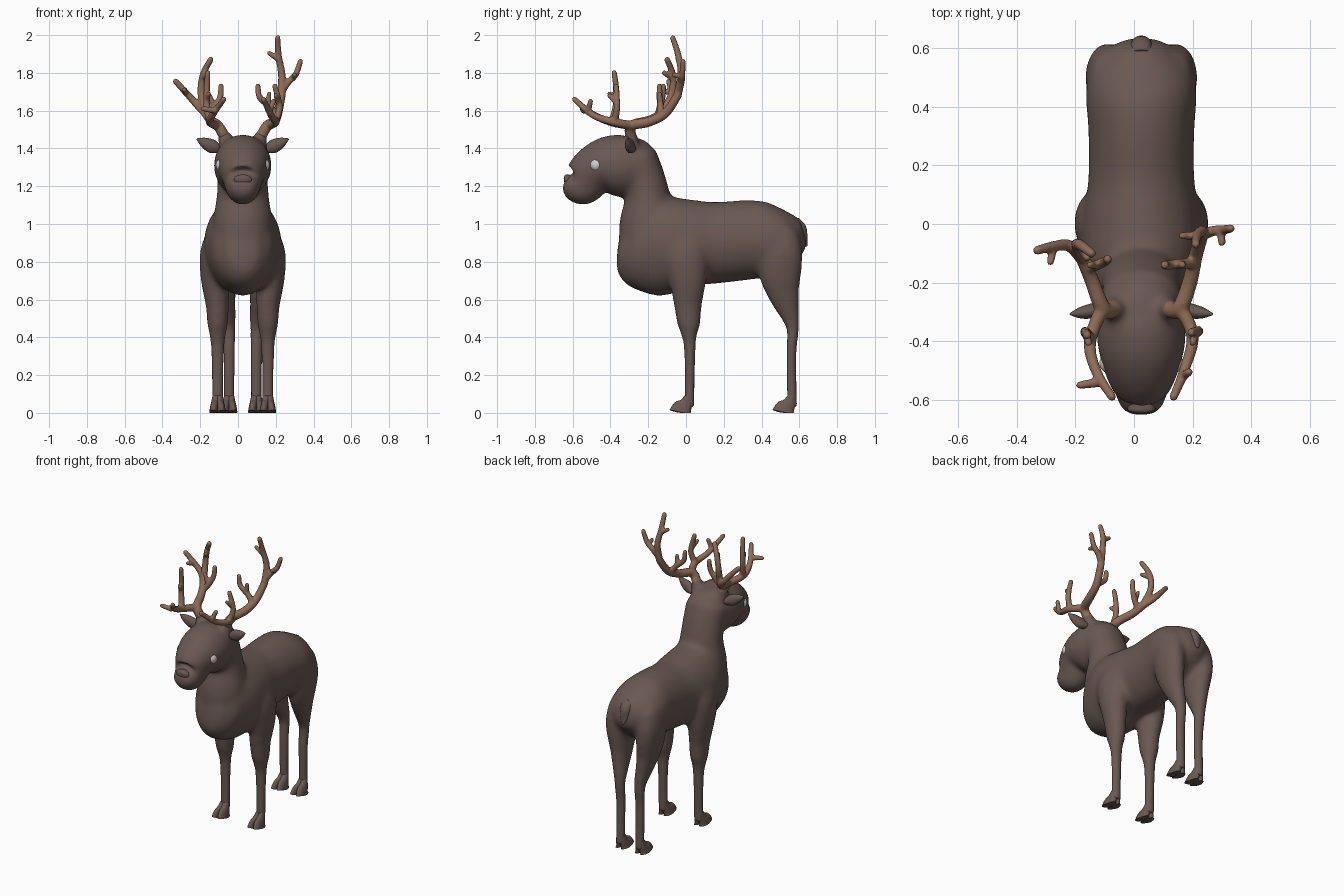
import bpy, bmesh, math
from mathutils import Vector

CX = 0.025  # the animal's own symmetry plane


def material(name, rgb):
    m = bpy.data.materials.new(name)
    m.diffuse_color = (*rgb, 1)
    return m


FUR = material("dark brown fur", (0.142, 0.098, 0.084))
HORN = material("tan antler", (0.27, 0.15, 0.095))
WHITE = material("pale eye", (0.62, 0.62, 0.62))


def spline(rows, steps):
    """Catmull-Rom through rows of any length."""
    p = [rows[0]] + list(rows) + [rows[-1]]
    out = []
    for i in range(1, len(p) - 2):
        for k in range(steps):
            t = k / steps
            out.append([0.5 * (2 * b + (c - a) * t + (2 * a - 5 * b + 4 * c - d) * t * t
                               + (3 * b - a - 3 * c + d) * t ** 3)
                        for a, b, c, d in zip(*p[i - 1:i + 3])])
    return out + [list(rows[-1])]


def loft(bm, rows, side=(1, 0, 0), cap=0.0, n=24, steps=5):
    """Skin ellipses along a path; rows are x, y, z, radius along side, other radius."""
    rows = spline(rows, steps)
    pts = [Vector(r[:3]) for r in rows]
    side, rings = Vector(side), []

    def ring(c, u, v, a, b):
        angles = [2 * math.pi * k / n for k in range(n)]
        rings.append([bm.verts.new(c + u * a * math.cos(q) + v * b * math.sin(q)) for q in angles])

    for i, (c, r) in enumerate(zip(pts, rows)):
        t = (pts[min(i + 1, len(pts) - 1)] - pts[max(i - 1, 0)]).normalized()
        side = (side - t * side.dot(t)).normalized()
        v = t.cross(side)
        caps = [(0.9, 0.45), (0.6, 0.8), (0.25, 0.97)] if cap else []
        if i == 0:
            for s, d in reversed(caps):
                ring(c - t * cap * d, side, v, r[3] * s, r[4] * s)
        ring(c, side, v, r[3], r[4])
        if i == len(pts) - 1:
            for s, d in caps:
                ring(c + t * cap * d, side, v, r[3] * s, r[4] * s)
    faces = [bm.faces.new((p[k], p[(k + 1) % n], q[(k + 1) % n], q[k]))
             for p, q in zip(rings, rings[1:]) for k in range(n)]
    faces += [bm.faces.new(rings[0][::-1]), bm.faces.new(rings[-1])]
    bmesh.ops.recalc_face_normals(bm, faces=faces)


def finish(bm, name, mat, voxel=0, smooth=()):
    """Make the object; optionally fuse its shells and relax the joins above given heights."""
    me = bpy.data.meshes.new(name)
    bm.to_mesh(me)
    bm.free()
    ob = bpy.data.objects.new(name, me)
    bpy.context.collection.objects.link(ob)
    bpy.ops.object.select_all(action='DESELECT')
    bpy.context.view_layer.objects.active = ob
    ob.select_set(True)
    if voxel:
        mod = ob.modifiers.new("fuse", 'REMESH')
        mod.mode, mod.voxel_size = 'VOXEL', voxel
        bpy.ops.object.modifier_apply(modifier=mod.name)
        bm = bmesh.new()
        bm.from_mesh(ob.data)
        for height, times in smooth:
            vs = [v for v in bm.verts if v.co.z > height]
            for _ in range(times):
                bmesh.ops.smooth_vert(bm, verts=vs, factor=0.5, use_axis_x=True,
                                      use_axis_y=True, use_axis_z=True)
        bm.to_mesh(ob.data)
        bm.free()
    ob.data.materials.clear()
    ob.data.materials.append(mat)
    bpy.ops.object.shade_smooth_by_angle(angle=math.radians(50))
    return ob


def central(rows):
    return [(CX, y, z, a, b) for y, z, a, b in rows]


def sided(rows, s):
    return [(CX + s * x, y, z, a, b) for x, y, z, a, b in rows]


# --- Body: torso, neck, head and legs fused into one skin ---
bm = bmesh.new()
loft(bm, central([(0.60, 0.95, .10, .10), (0.54, 0.935, .165, .15), (0.45, 0.92, .19, .197),
                  (0.32, 0.915, .182, .212), (0.15, 0.90, .182, .217), (0.02, 0.90, .20, .232),
                  (-0.10, 0.89, .205, .262), (-0.20, 0.87, .18, .255),
                  (-0.28, 0.86, .152, .205), (-0.335, 0.865, .10, .14)]), cap=0.028)
loft(bm, central([(-0.19, 0.83, .155, .16), (-0.20, 1.0, .16, .155), (-0.203, 1.14, .14, .122),
                  (-0.225, 1.25, .135, .112), (-0.27, 1.35, .14, .12)]))
loft(bm, central([(-0.19, 1.33, .09, .085), (-0.24, 1.33, .128, .13), (-0.33, 1.31, .152, .167),
                  (-0.42, 1.31, .15, .155), (-0.49, 1.285, .13, .128), (-0.55, 1.213, .098, .12),
                  (-0.59, 1.20, .088, .09), (-0.63, 1.212, .07, .056)]), cap=0.02)
for s in (-1, 1):
    loft(bm, sided([(.13, 0.0, .97, .05, .08), (.145, 0.0, .85, .082, .12), (.145, .01, .70, .077, .10),
                    (.135, .01, .58, .062, .075), (.133, .015, .47, .054, .06), (.133, .017, .41, .042, .04),
                    (.133, .02, .35, .035, .031), (.133, .02, .2, .03, .026), (.133, .018, .03, .03, .026)], s))
    loft(bm, sided([(.10, .50, .97, .07, .09), (.115, .50, .85, .077, .118), (.105, .50, .72, .072, .112),
                    (.092, .525, .60, .054, .076), (.078, .555, .50, .041, .046), (.074, .565, .43, .034, .031),
                    (.072, .558, .30, .03, .026), (.072, .562, .03, .028, .026)], s))
    # pedicles under the antlers
    loft(bm, sided([(.085, -.29, 1.40, .045, .045), (.10, -.29, 1.485, .036, .036)], s), cap=0.01)
finish(bm, "body", FUR, 0.009, ((0.62, 22), (0.42, 6), (-1, 3)))

# --- Nose pad ---
bm = bmesh.new()
loft(bm, central([(-.60, 1.238, .04, .022), (-.632, 1.234, .048, .028)]), cap=0.015)
finish(bm, "nose", FUR)

# --- Tail ---
bm = bmesh.new()
loft(bm, central([(.575, 1.01, .04, .03), (.61, .975, .036, .028),
                  (.625, .92, .028, .018), (.638, .885, .008, .006)]), cap=0.004)
finish(bm, "tail", FUR)

for s, label in ((-1, "left"), (1, "right")):
    # Ears
    bm = bmesh.new()
    loft(bm, sided([(.12, -.285, 1.395, .022, .018), (.16, -.295, 1.41, .026, .036),
                    (.205, -.303, 1.432, .02, .027), (.24, -.307, 1.449, .005, .006)], s),
         side=(0, 1, 0), cap=0.004)
    finish(bm, "ear_" + label, FUR)

    # Eyes
    bm = bmesh.new()
    bmesh.ops.create_uvsphere(bm, u_segments=24, v_segments=16, radius=0.035)
    bmesh.ops.translate(bm, verts=bm.verts, vec=(CX + s * .108, -.475, 1.312))
    finish(bm, "eye_" + label, WHITE)

    # Cloven hooves: two splayed toes per foot
    for foot, x, dy in (("front", .133, 0), ("hind", .072, .545)):
        bm = bmesh.new()
        for toe in (-1, 1):
            loft(bm, sided([(x + toe * .008, .014, .085, .02, .022), (x + toe * .012, .0, .05, .023, .036),
                            (x + toe * .018, -.02, .022, .023, .054), (x + toe * .021, -.027, 0, .023, .062)], s),
                 n=20)
        bmesh.ops.translate(bm, verts=bm.verts, vec=(0, dy, 0))
        for v in bm.verts:
            v.co.z = max(v.co.z, 0)
        finish(bm, foot + "_hoof_" + label, FUR)

# --- Antlers: each is a list of branches (start radius, end radius, path) ---
LEFT = [
    (.030, .023, [(-.07, -.29, 1.46), (-.105, -.29, 1.52), (-.145, -.19, 1.55), (-.175, -.12, 1.59)]),
    (.023, .016, [(-.175, -.12, 1.59), (-.22, -.075, 1.635), (-.27, -.075, 1.69), (-.33, -.09, 1.755)]),
    (.016, .013, [(-.275, -.075, 1.69), (-.285, -.13, 1.71)]),
    (.022, .016, [(-.17, -.125, 1.585), (-.195, -.075, 1.69), (-.185, -.07, 1.79), (-.145, -.10, 1.87)]),
    (.016, .014, [(-.19, -.07, 1.77), (-.16, -.115, 1.80)]),
    (.020, .015, [(-.16, -.15, 1.57), (-.125, -.14, 1.61), (-.095, -.125, 1.67), (-.09, -.12, 1.73)]),
    (.016, .013, [(-.125, -.14, 1.61), (-.15, -.14, 1.68)]),
    (.025, .015, [(-.105, -.28, 1.52), (-.15, -.40, 1.54), (-.13, -.50, 1.585), (-.075, -.59, 1.66)]),
    (.017, .014, [(-.12, -.54, 1.60), (-.185, -.55, 1.61)]),
    (.020, .015, [(-.15, -.39, 1.54), (-.165, -.37, 1.63), (-.165, -.37, 1.72), (-.16, -.38, 1.80)]),
    (.016, .013, [(-.165, -.37, 1.66), (-.155, -.405, 1.69)]),
]
RIGHT = [
    (.030, .023, [(.12, -.29, 1.46), (.155, -.29, 1.52), (.19, -.20, 1.54), (.21, -.11, 1.585), (.23, -.045, 1.68)]),
    (.023, .015, [(.23, -.045, 1.68), (.232, -.025, 1.79), (.215, -.04, 1.89), (.21, -.07, 1.985)]),
    (.016, .013, [(.217, -.04, 1.87), (.165, -.04, 1.905)]),
    (.020, .015, [(.23, -.04, 1.70), (.265, -.025, 1.75), (.305, -.02, 1.79), (.33, -.015, 1.86)]),
    (.016, .013, [(.295, -.02, 1.78), (.30, -.065, 1.79)]),
    (.020, .015, [(.205, -.135, 1.57), (.17, -.135, 1.62), (.115, -.14, 1.67), (.105, -.14, 1.73)]),
    (.016, .013, [(.16, -.135, 1.63), (.165, -.14, 1.69)]),
    (.025, .015, [(.155, -.28, 1.52), (.20, -.38, 1.54), (.175, -.49, 1.575), (.135, -.59, 1.66)]),
    (.017, .014, [(.165, -.52, 1.59), (.188, -.505, 1.65)]),
    (.020, .015, [(.195, -.38, 1.54), (.22, -.365, 1.62), (.195, -.37, 1.73)]),
    (.016, .013, [(.215, -.365, 1.64), (.20, -.405, 1.68)]),
]
for name, branches in (("antler_left", LEFT), ("antler_right", RIGHT)):
    bm = bmesh.new()
    for r0, r1, path in branches:
        last = len(path) - 1
        rows = [(*p, *[r0 + (r1 - r0) * i / last] * 2) for i, p in enumerate(path)]
        along = Vector(path[-1]) - Vector(path[0])
        loft(bm, rows, side=(0, 1, 0) if abs(along.x) > abs(along.y) else (1, 0, 0), cap=r1, n=16)
    finish(bm, name, HORN, 0.006, ((-1, 4),))
